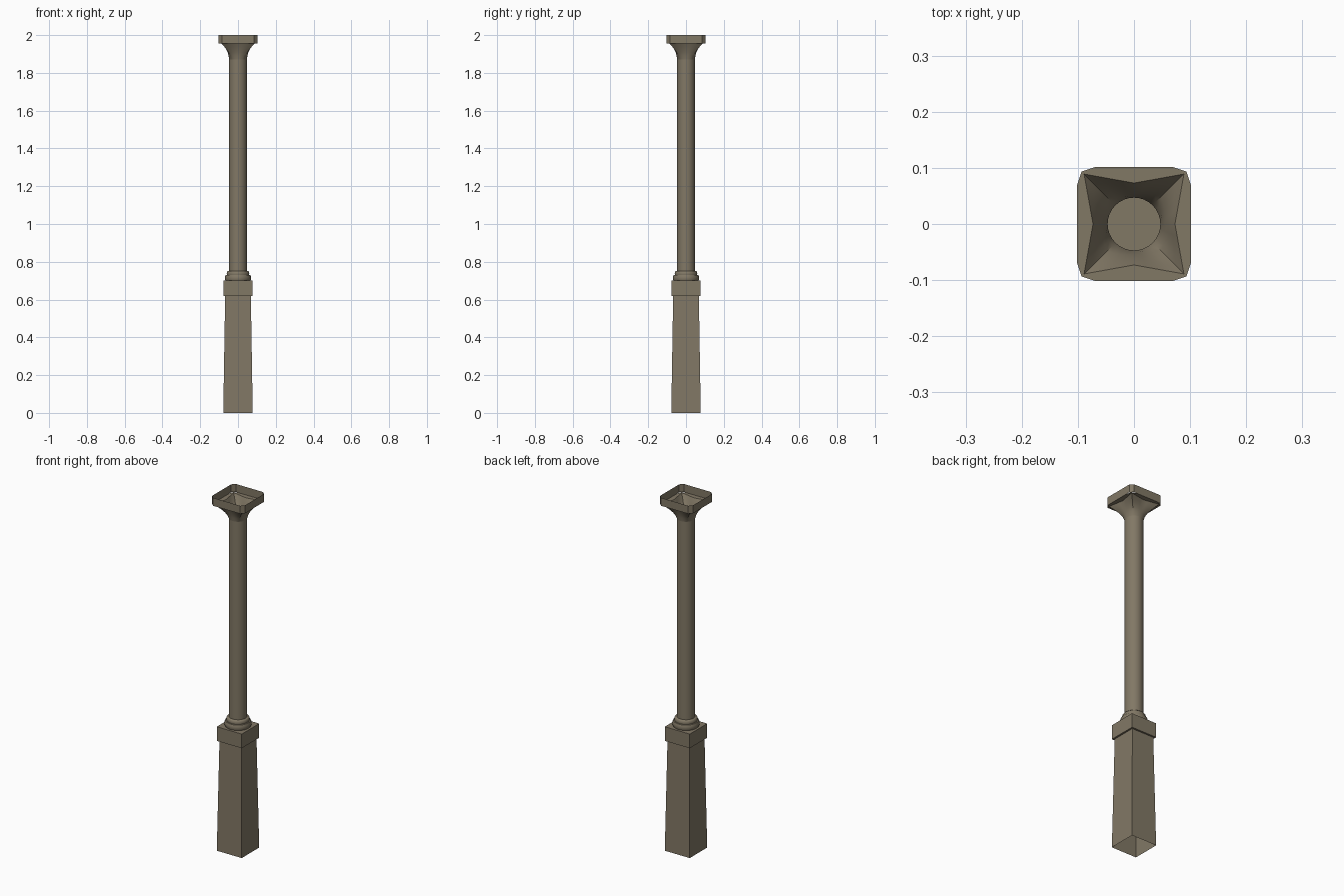
import bpy, math

if "Cube" in bpy.data.objects:
    bpy.data.objects.remove(bpy.data.objects["Cube"])

stone = bpy.data.materials.new("grey brown stone")
stone.diffuse_color = (0.222, 0.188, 0.131, 1)
stone.use_nodes = True
stone.node_tree.nodes["Principled BSDF"].inputs["Base Color"].default_value = stone.diffuse_color


def loft(name, rings, close_top=False, angle=30):
    """Skin a list of equal-length closed rings of points; ends stay open."""
    n = len(rings[0])
    verts = [p for ring in rings for p in ring]
    faces = [(k * n + i, k * n + (i + 1) % n, (k + 1) * n + (i + 1) % n, (k + 1) * n + i)
             for k in range(len(rings) - 1) for i in range(n)]
    if close_top:
        faces.append(tuple(range(len(verts) - n, len(verts))))
    me = bpy.data.meshes.new(name)
    me.from_pydata(verts, [], faces)
    me.materials.append(stone)
    ob = bpy.data.objects.new(name, me)
    bpy.context.collection.objects.link(ob)
    bpy.ops.object.select_all(action='DESELECT')
    ob.select_set(True)
    bpy.context.view_layer.objects.active = ob
    bpy.ops.object.shade_smooth_by_angle(angle=math.radians(angle))
    return ob


def square(h, z):
    return [(-h, -h, z), (h, -h, z), (h, h, z), (-h, h, z)]


def circle(r, z, n=32):
    return [(r * math.cos(2 * math.pi * i / n), r * math.sin(2 * math.pi * i / n), z)
            for i in range(n)]


def octagon(h, c, z):
    a = h - c
    return [(a, -h, z), (h, -a, z), (h, a, z), (a, h, z),
            (-a, h, z), (-h, a, z), (-h, -a, z), (-a, -h, z)]


# Tapered pedestal, open underneath, with its overhanging block
loft("pedestal", [square(0.078, 0), square(0.068, 0.62)])
loft("pedestal_block", [square(0.068, 0.62), square(0.078, 0.62), square(0.078, 0.70)],
     close_top=True)

# Round base mouldings and hollow shaft
base = [(0.066, 0.70), (0.069, 0.706), (0.069, 0.720), (0.065, 0.730), (0.059, 0.731),
        (0.060, 0.737), (0.058, 0.747), (0.054, 0.751), (0.047, 0.752)]
loft("base_mouldings", [circle(r, z) for r, z in base], angle=40)
loft("shaft", [circle(0.047, 0.75), circle(0.047, 1.87)])


# Flared capital: circle blending into a four-pointed star with concave sides
def star_ring(t, z, n=32):
    mid, tip = 0.073, 0.089
    ring = []
    for i in range(n):
        side, u = divmod(i, n // 4)
        u = u / (n // 4)                      # 0 at one mid-side, 1 at the next
        v = 2 * u if u <= 0.5 else 2 * (1 - u)  # 0 mid-side, 1 at the tip
        x, y = mid + (tip - mid) * v, tip * v
        if u > 0.5:
            x, y = y, x
        a = u * math.pi / 2
        x = 0.047 * math.cos(a) * (1 - t) + x * t
        y = 0.047 * math.sin(a) * (1 - t) + y * t
        for _ in range(side):
            x, y = -y, x
        ring.append((x, y, z))
    return ring


levels = [0, 0.25, 0.45, 0.65, 0.82, 1]
loft("capital_flare", [star_ring(k ** 1.6, 1.87 + 0.085 * k) for k in levels], angle=30)


# Abacus: flat flange between the star and the chamfered rim, open on top
def outline(z, n=32):
    ring, h, lim = [], 0.102, 0.187
    for i in range(n):
        a = 2 * math.pi * i / n
        c, s = abs(math.cos(a)), abs(math.sin(a))
        r = min(h / max(c, s), lim / (c + s))
        ring.append((r * math.cos(a), r * math.sin(a), z))
    return ring


loft("abacus_flange", [star_ring(1, 1.955), outline(1.955)])
loft("abacus_rim", [octagon(0.102, 0.017, 1.955), octagon(0.102, 0.017, 2.0)])
